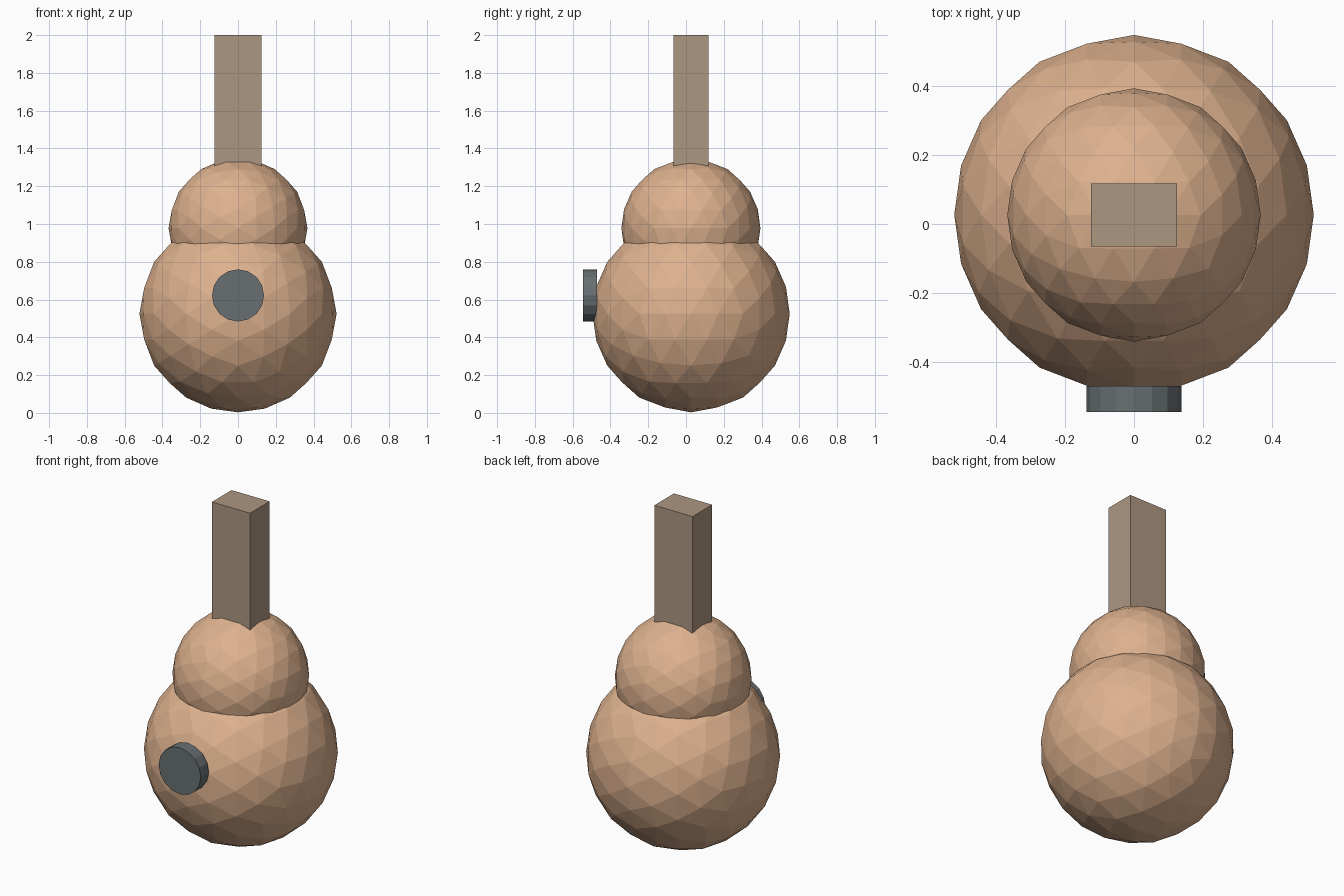
import bpy, bmesh, math
from mathutils import Vector, Matrix

if "Cube" in bpy.data.objects:
    bpy.data.objects.remove(bpy.data.objects["Cube"])


def material(name, rgb):
    m = bpy.data.materials.new(name)
    lin = [((c / 255 + 0.055) / 1.055) ** 2.4 for c in rgb]
    m.diffuse_color = (*lin, 1)
    m.use_nodes = True
    m.node_tree.nodes["Principled BSDF"].inputs["Base Color"].default_value = m.diffuse_color
    return m


TAN = material("warm tan", (222, 178, 143))
BROWN = material("grey brown", (173, 151, 130))
GREY = material("slate grey", (104, 111, 114))


def finish(bm, name, mat):
    bmesh.ops.recalc_face_normals(bm, faces=bm.faces)
    me = bpy.data.meshes.new(name)
    bm.to_mesh(me)
    bm.free()
    me.materials.append(mat)
    ob = bpy.data.objects.new(name, me)
    bpy.context.collection.objects.link(ob)
    return ob


def faceted_ball(name, center, radius, mat):
    """Icosahedron with its two-fold axes on x, y and z, split twice."""
    phi = (1 + math.sqrt(5)) / 2
    bm = bmesh.new()
    for a in (-1, 1):
        for b in (-phi, phi):
            for co in ((b, a, 0), (0, b, a), (a, 0, b)):
                bm.verts.new(co)
    bmesh.ops.convex_hull(bm, input=bm.verts)
    for _ in range(2):
        bmesh.ops.subdivide_edges(bm, edges=bm.edges, cuts=1, use_grid_fill=True)
        for v in bm.verts:
            v.co.normalize()
    for v in bm.verts:
        v.co = v.co.normalized() * radius + Vector(center)
    return finish(bm, name, mat)


# Lower and upper rounded body
faceted_ball("lower_body", (0, 0.027, 0.525), 0.522, TAN)
faceted_ball("upper_body", (0, 0.026, 0.978), 0.368, TAN)

# Upright neck, sunk into the upper body
bm = bmesh.new()
bmesh.ops.create_cube(bm, size=1, matrix=Matrix.Translation((0, 0.026, 1.6))
                      @ Matrix.Diagonal((0.25, 0.184, 0.8, 1)))
finish(bm, "neck", BROWN)

# Round disc on the front
bm = bmesh.new()
bmesh.ops.create_cone(bm, cap_ends=True, segments=16, radius1=0.138, radius2=0.138,
                      depth=0.076, matrix=Matrix.Translation((0, -0.508, 0.622))
                      @ Matrix.Rotation(math.pi / 2, 4, 'X'))
finish(bm, "front_disc", GREY)
